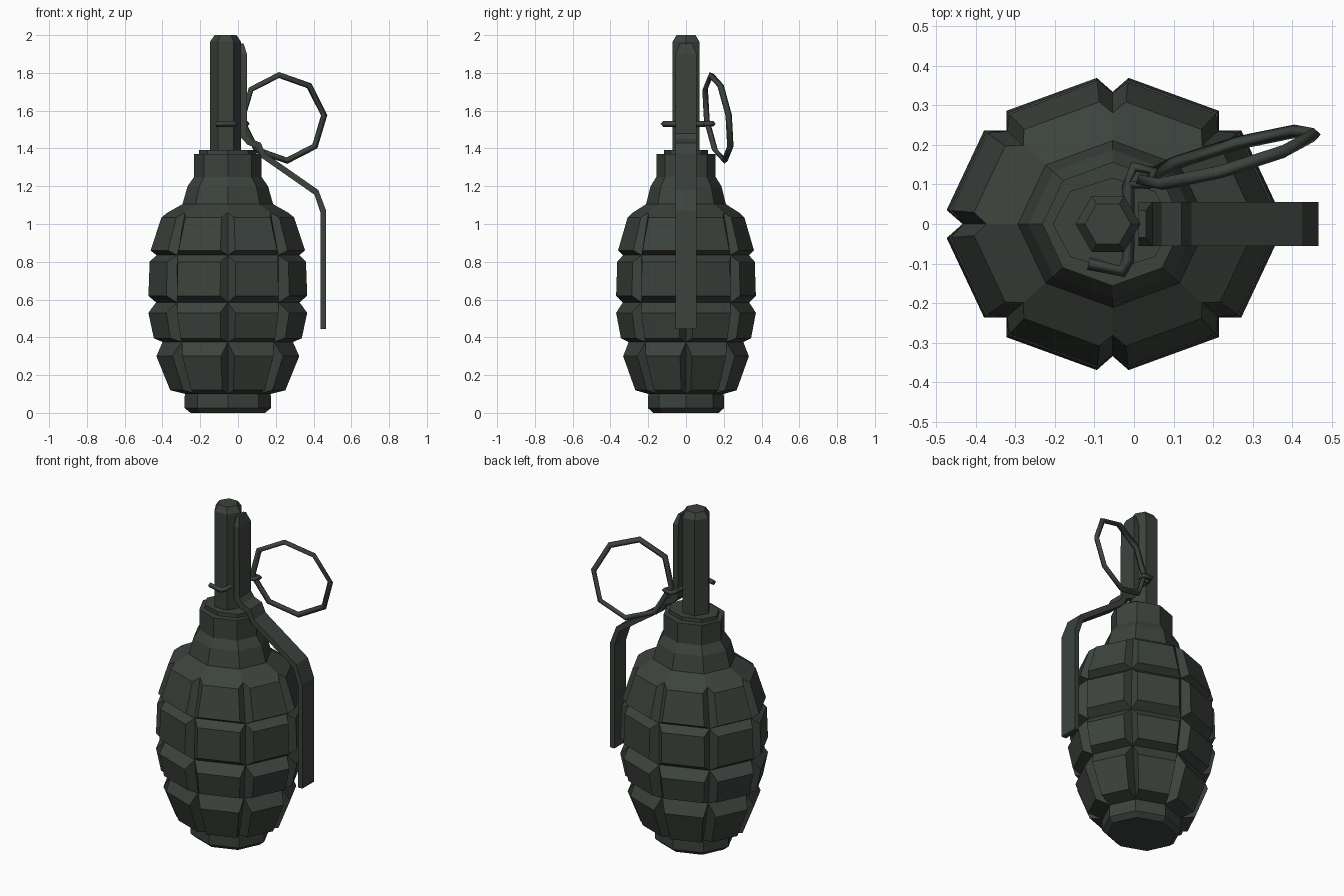
import bpy, bmesh
from math import sin, cos, pi
from mathutils import Vector

if "Cube" in bpy.data.objects:
    bpy.data.objects.remove(bpy.data.objects["Cube"], do_unlink=True)

GREEN = (0.045, 0.055, 0.046, 1)
paint = bpy.data.materials.new("dark_green_metal")
paint.use_nodes = True
paint.diffuse_color = GREEN
paint.node_tree.nodes["Principled BSDF"].inputs["Base Color"].default_value = GREEN

AXIS_X = -0.054   # centre line of the body
SQUASH = 0.88     # body depth relative to its width


def finish(name, bm):
    bmesh.ops.remove_doubles(bm, verts=bm.verts, dist=0.0001)
    bmesh.ops.recalc_face_normals(bm, faces=bm.faces)
    mesh = bpy.data.meshes.new(name)
    bm.to_mesh(mesh)
    bm.free()
    mesh.materials.append(paint)
    obj = bpy.data.objects.new(name, mesh)
    bpy.context.collection.objects.link(obj)
    return obj


def corner(r, i, z, sides=8, squash=SQUASH, x=AXIS_X):
    a = 2 * pi * i / sides
    return Vector((x + r * cos(a), r * squash * sin(a), z))


def quad(bm, *points):
    bm.faces.new([bm.verts.new(p) for p in points])


def lathe(name, profile, sides=8, squash=SQUASH, x=AXIS_X):
    """Faceted turned solid with closed ends from (radius, z) pairs."""
    bm = bmesh.new()
    rings = [[bm.verts.new(corner(r, i, z, sides, squash, x)) for i in range(sides)]
             for r, z in profile]
    for low, high in zip(rings, rings[1:]):
        for i in range(sides):
            j = (i + 1) % sides
            bm.faces.new((low[i], low[j], high[j], high[i]))
    bm.faces.new(rings[0])
    bm.faces.new(rings[-1])
    return finish(name, bm)


def wire(name, points, radius, closed=False):
    curve = bpy.data.curves.new(name, "CURVE")
    curve.dimensions = "3D"
    curve.bevel_depth = radius
    curve.bevel_resolution = 0
    curve.use_fill_caps = True
    spline = curve.splines.new("POLY")
    spline.points.add(len(points) - 1)
    for p, co in zip(spline.points, points):
        p.co = (*co, 1)
    spline.use_cyclic_u = closed
    curve.materials.append(paint)
    obj = bpy.data.objects.new(name, curve)
    bpy.context.collection.objects.link(obj)
    return obj


# Body: rows of raised blocks between grooves
grooves = [(0.225, 0.10), (0.345, 0.375), (0.38, 0.585), (0.378, 0.835), (0.32, 1.06)]
blocks = [((0.317, 0.12), (0.393, 0.30)), ((0.407, 0.395), (0.437, 0.53)),
          ((0.437, 0.62), (0.43, 0.80)), ((0.425, 0.86), (0.365, 1.035))]
INSET = 0.13
bm = bmesh.new()
for (r0, z0), (r1, z1), (low, high) in zip(grooves, grooves[1:], blocks):
    for i in range(8):
        cell = [corner(r0, i, z0), corner(r0, i + 1, z0),
                corner(r1, i + 1, z1), corner(r1, i, z1)]
        a, b = corner(low[0], i, low[1]), corner(low[0], i + 1, low[1])
        d, c = corner(high[0], i, high[1]), corner(high[0], i + 1, high[1])
        face = [a.lerp(b, INSET), b.lerp(a, INSET), c.lerp(d, INSET), d.lerp(c, INSET)]
        quad(bm, *face)
        for k in range(4):
            n = (k + 1) % 4
            quad(bm, cell[k], cell[n], face[n], face[k])
finish("body_blocks", bm)

# Base plug, shoulder, neck and collar
lathe("base_plug", [(0.197, 0), (0.228, 0.025), (0.228, 0.09), (0.225, 0.10)])
lathe("shoulder_and_neck", [(0.32, 1.06), (0.24, 1.105), (0.213, 1.2),
                            (0.178, 1.25), (0.178, 1.37)])
lathe("collar", [(0.152, 1.36), (0.152, 1.392)], squash=0.77)

# Fuse tube
lathe("fuse_tube", [(0.082, 1.38), (0.082, 1.965), (0.058, 2.0)],
      sides=6, squash=1, x=-0.066)

# Safety lever: bent strip with a tapered top
outer = [(0.03, 1.955), (0.047, 1.9), (0.048, 1.48), (0.07, 1.45), (0.12, 1.43),
         (0.145, 1.375), (0.425, 1.18), (0.467, 1.07), (0.467, 0.445)]
inner = [(0.012, 1.955), (0.012, 1.9), (0.014, 1.46), (0.05, 1.42), (0.1, 1.4),
         (0.125, 1.35), (0.405, 1.155), (0.437, 1.06), (0.437, 0.445)]
HALF = 0.056
bm = bmesh.new()
sections = []
for k, ((ox, oz), (ix, iz)) in enumerate(zip(outer, inner)):
    w = HALF * 0.6 if k == 0 else HALF
    sections.append([bm.verts.new(p) for p in
                     ((ox, -w, oz), (ox, w, oz), (ix, w, iz), (ix, -w, iz))])
for s, t in zip(sections, sections[1:]):
    for k in range(4):
        n = (k + 1) % 4
        bm.faces.new((s[k], s[n], t[n], t[k]))
bm.faces.new(sections[0])
bm.faces.new(sections[-1])
finish("safety_lever", bm)

# Split pin through the tube, with a bent tail and an eye
PIN_Z = 1.53
wire("pin_shaft", [(-0.115, -0.1, PIN_Z), (-0.03, -0.12, PIN_Z), (-0.015, -0.09, PIN_Z),
                   (-0.015, 0.1, PIN_Z)], 0.016)
wire("pin_eye", [(-0.02, 0.1, PIN_Z), (0.0, 0.145, PIN_Z), (0.05, 0.135, PIN_Z),
                 (0.035, 0.1, PIN_Z)], 0.014, True)

# Pull ring, hanging tilted from the eye
centre = Vector((0.238, 0.168, 1.562))
across, up = Vector((0.219, 0.06, 0)), Vector((-0.008, -0.033, 0.227))
angles = [2 * pi * i / 8 + 0.06 for i in range(8)]
wire("pull_ring", [centre + across * cos(a) + up * sin(a) for a in angles], 0.017, True)
